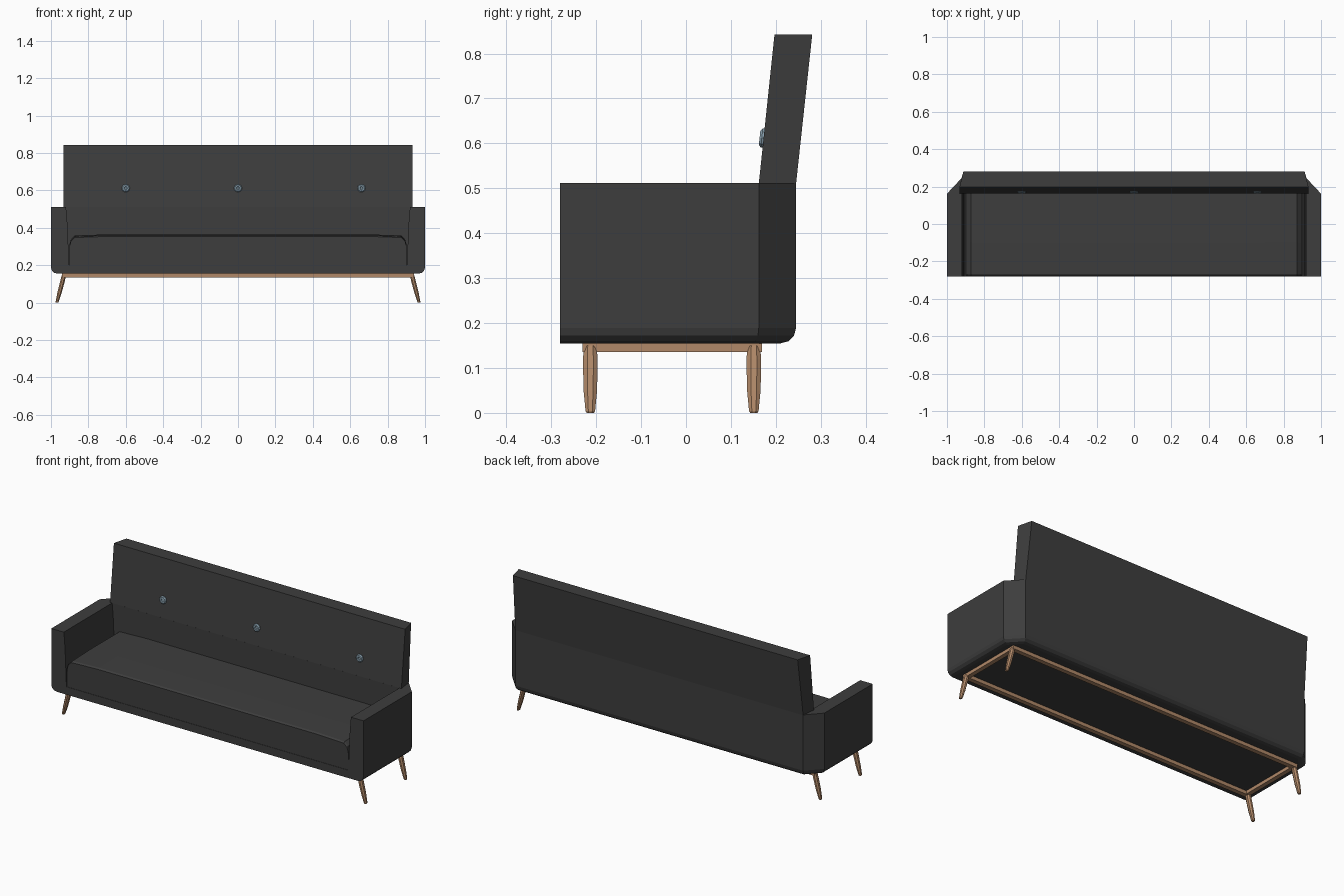
import bpy, bmesh, math

if "Cube" in bpy.data.objects:
    bpy.data.objects.remove(bpy.data.objects["Cube"])


def material(name, rgb):
    m = bpy.data.materials.new(name)
    m.diffuse_color = (*rgb, 1)
    m.use_nodes = True
    m.node_tree.nodes["Principled BSDF"].inputs["Base Color"].default_value = m.diffuse_color
    return m


FABRIC = material("charcoal fabric", (0.047, 0.047, 0.047))
WOOD = material("light wood", (0.44, 0.25, 0.14))
BUTTON = material("blue grey button", (0.24, 0.34, 0.41))


def loft(name, rings, mat, bevel=None):
    """Skin a list of equal-length point rings and cap both ends."""
    bm = bmesh.new()
    vs = [[bm.verts.new(p) for p in r] for r in rings]
    n = len(rings[0])
    for a, b in zip(vs, vs[1:]):
        for i in range(n):
            j = (i + 1) % n
            bm.faces.new((a[i], a[j], b[j], b[i]))
    bm.faces.new(vs[0])
    bm.faces.new(vs[-1])
    bmesh.ops.recalc_face_normals(bm, faces=bm.faces)
    if bevel:
        rule, width = bevel
        edges = [e for e in bm.edges if rule(*e.verts)]
        bmesh.ops.bevel(bm, geom=edges, offset=width, segments=3,
                        profile=0.5, affect='EDGES')
    me = bpy.data.meshes.new(name)
    bm.to_mesh(me)
    bm.free()
    me.materials.append(mat)
    ob = bpy.data.objects.new(name, me)
    bpy.context.collection.objects.link(ob)
    return ob


def box(name, x0, x1, y0, y1, z0, z1, mat):
    plan = [(x0, y0), (x1, y0), (x1, y1), (x0, y1)]
    return loft(name, [[(x, y, z) for x, y in plan] for z in (z0, z1)], mat)


def mirrored(half):
    """Complete a right-hand outline with its mirror image."""
    return half + [(-x, v) for x, v in reversed(half)]


# Body shell: plan with cut rear corners, rounded underneath except at the front
plan = mirrored([(1, -.28), (1, .162), (.922, .245)])
body = loft("body_and_arms", [[(x, y, z) for x, y in plan] for z in (.155, .512)], FABRIC,
            (lambda a, b: max(a.co.z, b.co.z) < .16 and max(a.co.y, b.co.y) > -.27, .034))

# Hollow between the arms
well = mirrored([(.903, .2), (.912, .42), (.917, .485), (.93, .6)])
cutter = loft("well_cutter", [[(x, y, z) for x, z in well] for y in (-.4, .162)], FABRIC)
cutter.hide_render = True
mod = body.modifiers.new("well", 'BOOLEAN')
mod.operation, mod.solver, mod.object = 'DIFFERENCE', 'EXACT', cutter
bpy.context.view_layer.objects.active = body
bpy.ops.object.modifier_apply(modifier=mod.name)
bpy.data.objects.remove(cutter)

# Seat cushion: slightly crowned, softer at the front edge
seat_half = [(.901, .195), (.901, .305), (.893, .335), (.872, .354), (.7, .36)]
rings = []
for y, drop in ((-.278, .006), (-.268, 0), (-.1, -.005), (.165, -.005)):
    rings.append([(x, y, z - (drop if z > .3 else 0)) for x, z in mirrored(seat_half)])
loft("seat", rings, FABRIC)

# Leaning backrest, narrowing a little to the rear
loft("backrest", [
    [(.933, .162, .51), (.922, .245, .51), (-.922, .245, .51), (-.933, .162, .51)],
    [(.933, .197, .842), (.912, .281, .842), (-.912, .281, .842), (-.933, .197, .842)]], FABRIC)

# Backrest buttons with a small dimple
for k, bx in enumerate((-.6, 0, .66)):
    rings = []
    for r, d in ((.022, -.004), (.022, .004), (.017, .009), (.009, .009), (.006, .006)):
        ring = []
        for i in range(10):
            a = math.tau * i / 10
            z = .612 + r * math.sin(a)
            ring.append((bx + r * math.cos(a), .162 + (z - .51) * .106 - d, z))
        rings.append(ring)
    loft(f"button_{k + 1}", rings, BUTTON)

# Wooden base frame
for label, y in (("front", -.217), ("rear", .156)):
    box(label + "_rail", -.94, .94, y - .013, y + .013, .135, .157, WOOD)
for label, s in (("left", -1), ("right", 1)):
    x0, x1 = sorted((s * .914, s * .939))
    box(label + "_rail", x0, x1, -.205, .144, .136, .157, WOOD)

# Splayed tapering legs
for side, s in (("left", -1), ("right", 1)):
    for label, y in (("front", -.213), ("rear", .151)):
        rings = []
        for z, x, r in ((.15, .931, .014), (.12, .937, .017), (.05, .955, .0155),
                        (.02, .963, .0125), (.004, .967, .011), (0, .968, .008)):
            rings.append([(s * x + .8 * r * math.cos(math.tau * (i + .5) / 8),
                           y + 1.05 * r * math.sin(math.tau * (i + .5) / 8), z)
                          for i in range(8)])
        loft(f"{label}_{side}_leg", rings, WOOD)
